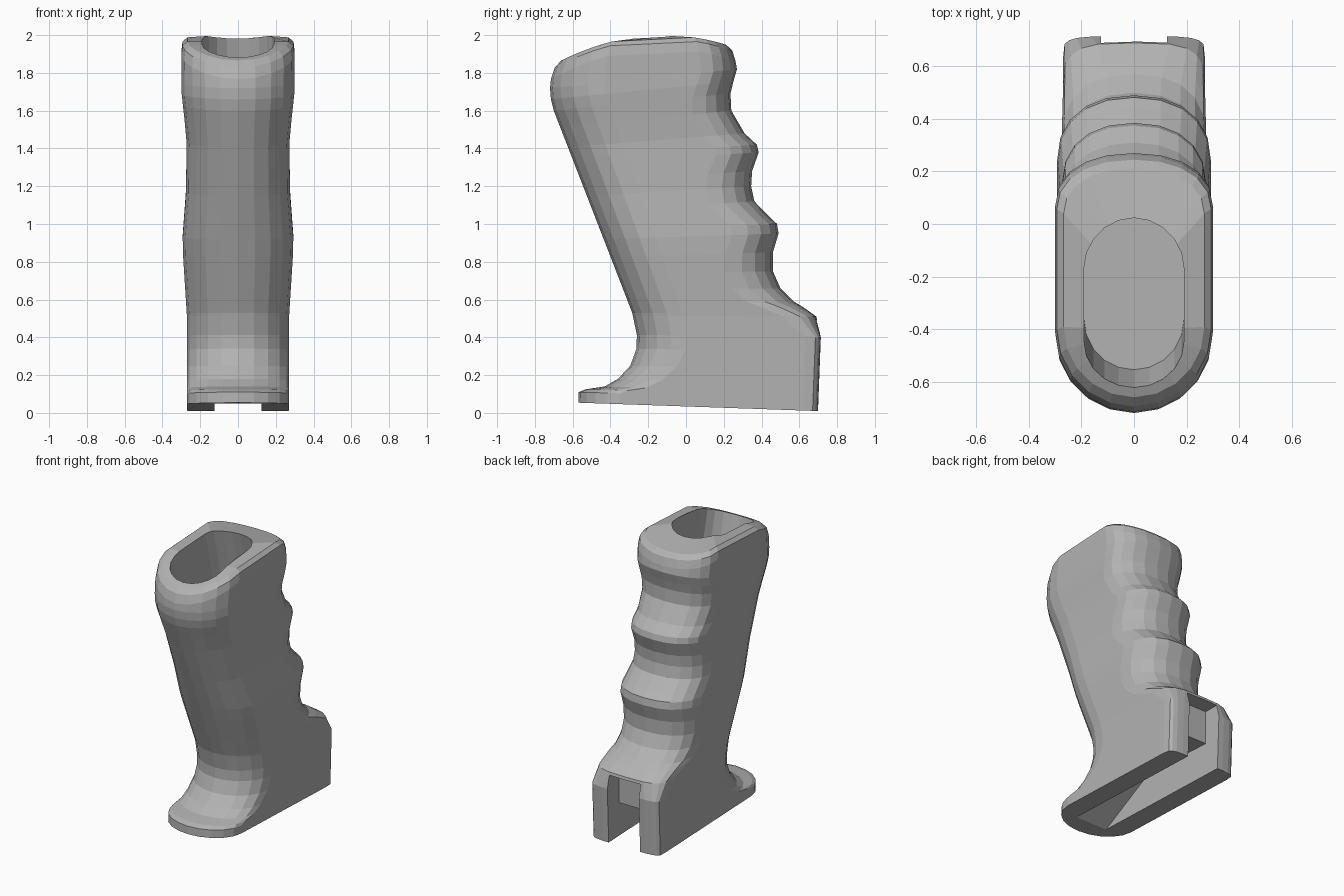
import bpy, bmesh, math

if "Cube" in bpy.data.objects:
    bpy.data.objects.remove(bpy.data.objects["Cube"])

grey = bpy.data.materials.new("plain grey")
grey.use_nodes = True
colour = (0.45, 0.45, 0.45, 1)
grey.diffuse_color = colour
grey.node_tree.nodes["Principled BSDF"].inputs["Base Color"].default_value = colour


def interp(table, z):
    """Linear lookup in a list of (z, value) pairs."""
    if z <= table[0][0]:
        return table[0][1]
    for (z0, v0), (z1, v1) in zip(table, table[1:]):
        if z <= z1:
            return v0 + (v1 - v0) * (z - z0) / (z1 - z0)
    return table[-1][1]


def loft(name, rings):
    """Skin closed rings of points and cap both ends."""
    bm = bmesh.new()
    loops = [[bm.verts.new(p) for p in ring] for ring in rings]
    n = len(loops[0])
    for a, b in zip(loops, loops[1:]):
        for i in range(n):
            j = (i + 1) % n
            bm.faces.new((a[i], a[j], b[j], b[i]))
    bm.faces.new(loops[0][::-1])
    bm.faces.new(loops[-1])
    bmesh.ops.recalc_face_normals(bm, faces=bm.faces)
    mesh = bpy.data.meshes.new(name)
    bm.to_mesh(mesh)
    bm.free()
    mesh.materials.append(grey)
    obj = bpy.data.objects.new(name, mesh)
    bpy.context.collection.objects.link(obj)
    return obj


# Side silhouette as (z, y): palm side, then finger side
palm = [(.054, -.57), (.11, -.568), (.125, -.53), (.14, -.43), (.18, -.36),
        (.25, -.295), (.34, -.262), (.42, -.26), (.53, -.285), (.66, -.335),
        (1.6, -.70), (1.66, -.715), (1.72, -.72)]
fingers = [(.01, .70), (.40, .715), (.51, .69), (.56, .62), (.59, .57),
           (.66, .50), (.75, .46), (.85, .46), (.95, .49), (1.0, .482),
           (1.04, .44), (1.12, .362), (1.2, .345), (1.28, .35), (1.38, .385),
           (1.42, .375), (1.48, .31), (1.6, .24), (1.7, .235), (1.82, .27)]
# Half width, and depth and squareness of the finger-side rounding, by height
width = [(.5, .27), (.75, .285), (.92, .295), (1.2, .275), (1.5, .272), (1.75, .298)]
back_depth = [(.4, .08), (.51, .18), (.6, .26), (1.2, .24), (1.8, .19)]
squareness = [(.4, 5), (.6, 2.3), (1.8, 2.2)]
front_depth = [(.1, .22), (.3, .26), (1.7, .29)]
SEGS = 10


def section(yf, zf, yb, zb, w, df, db, power, crown=0):
    """Outline with a round front, straight sides and a rounded back."""
    pts = []
    for i in range(SEGS + 1):
        a = math.pi * i / SEGS
        pts.append((-w * math.cos(a), yf + df - df * math.sin(a)))
    for i in range(SEGS + 1):
        a = math.pi * i / SEGS
        c, s = math.cos(a), max(math.sin(a), 0)
        x = math.copysign(abs(c) ** (2 / power), c) * w
        pts.append((x, yb - db + db * s ** (2 / power)))
    ring = []
    for x, y in pts:
        t = (y - yf) / (yb - yf)
        ring.append((x, y, zf + (zb - zf) * t + crown * 4 * t * (1 - t)))
    return ring


# Body levels come from the key heights of both silhouettes
levels = []
for z in sorted([z for z, y in fingers] + [(z - .045) / .92 for z, y in palm]):
    if not levels or z - levels[-1] > .012:
        levels.append(z)

rings = []
for z in levels:
    zf = z + .045 - .08 * z
    rings.append(section(interp(palm, zf), zf, interp(fingers, z), z,
                         interp(width, z), interp(front_depth, z),
                         interp(back_depth, z), interp(squareness, z)))


def crown_z(y):
    return 2 - .46 * (y + .12) ** 2


# Rounded shoulder and domed top
for yf, yb, w, drop in [(-.715, .262, .3, .07), (-.695, .245, .294, .02),
                        (-.66, .212, .268, 0), (-.5, -.08, .1, 0)]:
    rings.append(section(yf, crown_z(yf) - drop, yb, crown_z(yb) - drop, w,
                         w, w * .64, 2.2, .115 * (yb - yf) ** 2))
grip = loft("grip_body", rings)


# Leaning oblong pocket in the top
def oblong(z):
    r, shift = .19, .24 * (1.87 - z)
    ring = []
    for end, start in ((-.43, math.pi), (-.14, 0)):
        for i in range(SEGS + 1):
            a = start + math.pi * i / SEGS
            ring.append((r * math.cos(a), end + shift + r * math.sin(a), z))
    return ring


pocket = loft("pocket_cutter", [oblong(1.6), oblong(1.87), oblong(2.2)])

# Mounting slot in the base, stepped up into a notch at the back
slot_profile = [(-.45, -.1), (-.45, .04), (0, .28), (.58, .25),
                (.58, .49), (.9, .49), (.9, -.1)]
slot = loft("slot_cutter", [[(x, y, z) for y, z in slot_profile]
                            for x in (-.125, .125)])

bpy.context.view_layer.objects.active = grip
for cutter in (pocket, slot):
    cutter.hide_render = True
    mod = grip.modifiers.new(cutter.name, 'BOOLEAN')
    mod.operation = 'DIFFERENCE'
    mod.solver = 'EXACT'
    mod.object = cutter
    bpy.ops.object.modifier_apply(modifier=mod.name)
    bpy.data.objects.remove(cutter)
